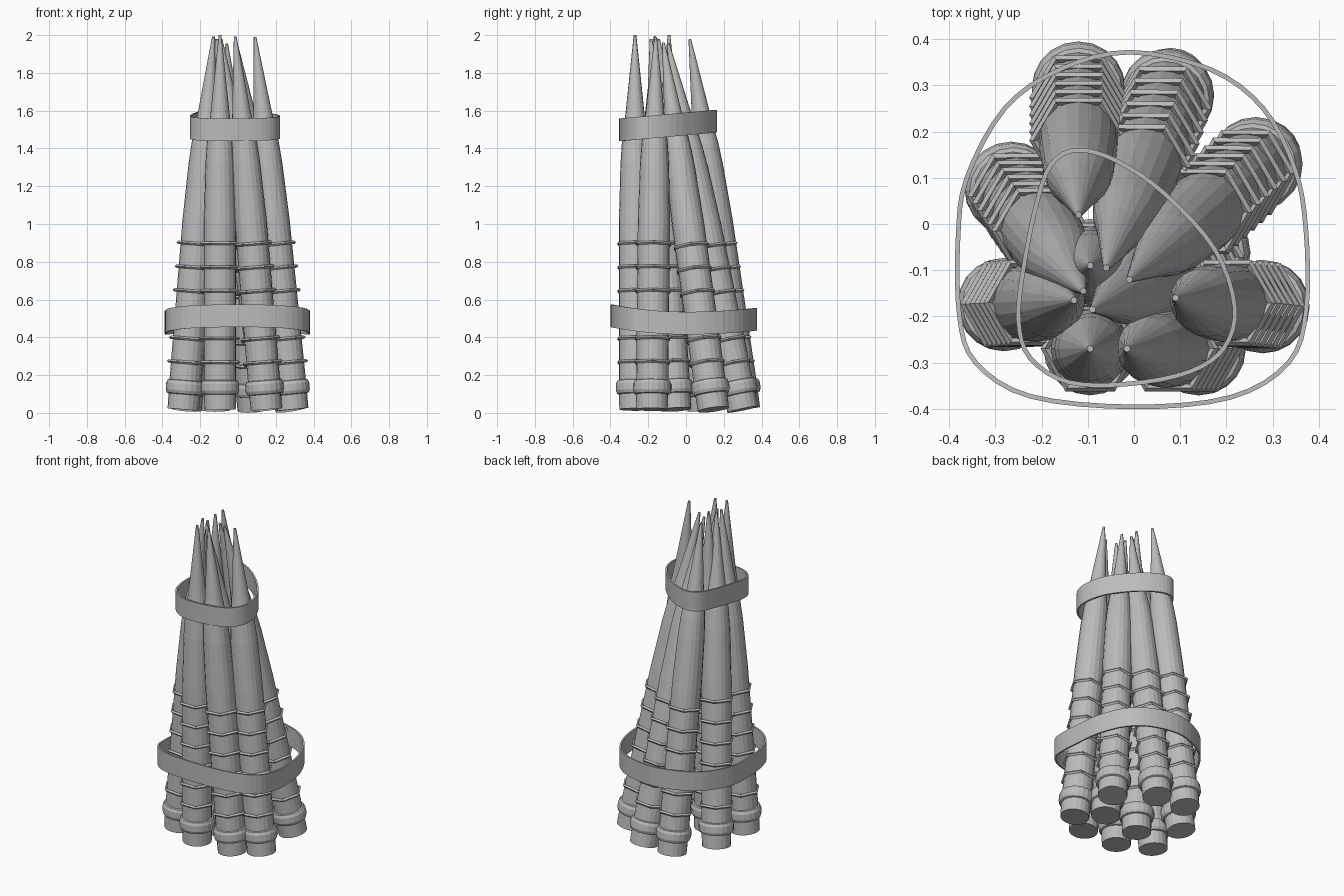
import bpy, bmesh, math
from mathutils import Vector

if "Cube" in bpy.data.objects:
    bpy.data.objects.remove(bpy.data.objects["Cube"])

gray = bpy.data.materials.new("plain_gray")
gray.diffuse_color = (0.5, 0.5, 0.5, 1)
gray.use_nodes = True
gray.node_tree.nodes["Principled BSDF"].inputs["Base Color"].default_value = gray.diffuse_color


def finish(bm, name):
    bmesh.ops.recalc_face_normals(bm, faces=bm.faces[:])
    me = bpy.data.meshes.new(name)
    bm.to_mesh(me)
    bm.free()
    me.materials.append(gray)
    ob = bpy.data.objects.new(name, me)
    bpy.context.collection.objects.link(ob)
    return ob


def lathe(bm, profile, sides, closed=False):
    rows = [[bm.verts.new((r * math.cos(2 * math.pi * i / sides),
                           r * math.sin(2 * math.pi * i / sides), z))
             for i in range(sides)] for r, z in profile]
    n = len(rows)
    for k in range(n if closed else n - 1):
        a, b = rows[k], rows[(k + 1) % n]
        for i in range(sides):
            j = (i + 1) % sides
            bm.faces.new((a[i], a[j], b[j], b[i]))
    if not closed:
        bm.faces.new(rows[0][::-1])
        bm.faces.new(rows[-1])


def stake(name, base, tip):
    length = 1.982
    bm = bmesh.new()
    # shaft with pointed end
    lathe(bm, [(.083, 0), (.085, .1), (.085, 1.0), (.077, 1.3),
               (.069, 1.42), (.05, 1.57), (.007, length)], 20)
    # rounded collar near the foot
    lathe(bm, [(.08, .078), (.094, .083), (.101, .1), (.101, .135),
               (.094, .152), (.08, .157)], 20, True)
    # six-sided binding rings
    for i in range(6):
        z = .25 + .126 * i
        lathe(bm, [(.107, z), (.098, z + .009), (.088, z), (.098, z - .009)], 6, True)
    ob = finish(bm, name)
    d = Vector(tip) - Vector(base)
    axis = Vector((d.x, d.y, math.sqrt(length ** 2 - d.length_squared)))
    ob.rotation_mode = 'QUATERNION'
    ob.rotation_quaternion = Vector((0, 0, 1)).rotation_difference(axis)
    ob.location = (base[0], base[1], .018)


def strap(name, pts, zfun, height, thick=.01, steps=4):
    # smooth closed loop through the points
    path, n = [], len(pts)
    for i in range(n):
        p0, p1, p2, p3 = [Vector(pts[(i + k) % n]) for k in (-1, 0, 1, 2)]
        for s in range(steps):
            t = s / steps
            path.append(.5 * (2 * p1 + (p2 - p0) * t + (2 * p0 - 5 * p1 + 4 * p2 - p3) * t * t
                              + (3 * p1 - p0 - 3 * p2 + p3) * t ** 3))
    bm = bmesh.new()
    m, rows = len(path), []
    for i, p in enumerate(path):
        tan = (path[(i + 1) % m] - path[i - 1]).normalized()
        side = Vector((tan.y, -tan.x)) * thick / 2
        if side.dot(p - Vector((0, -.08))) < 0:
            side = -side
        z = zfun(p.x, p.y)
        rows.append([bm.verts.new((q.x, q.y, z + h)) for q, h in
                     ((p + side, -height / 2), (p + side, height / 2),
                      (p - side, height / 2), (p - side, -height / 2))])
    for i in range(m):
        a, b = rows[i], rows[(i + 1) % m]
        for k in range(4):
            l = (k + 1) % 4
            bm.faces.new((a[k], b[k], b[l], a[l]))
    finish(bm, name)


# ten leaning stakes: foot and tip positions
stakes = [((-.12, .31), (-.12, .02)), ((.08, .30), (-.06, -.095)),
          ((.28, .145), (-.01, -.12)), ((.29, -.18), (.09, -.16)),
          ((.15, -.27), (-.015, -.27)), ((-.095, -.27), (-.095, -.27)),
          ((-.29, -.175), (-.13, -.165)), ((-.275, .09), (-.11, -.145)),
          ((.165, -.055), (-.09, -.185)), ((-.095, -.09), (-.095, -.09))]
for i, (b, t) in enumerate(stakes):
    stake("stake_%d" % (i + 1), b, t)

# lower and upper straps
strap("lower_strap",
      [(-.01, .372), (-.16, .335), (-.28, .25), (-.362, .1), (-.381, -.03), (-.378, -.2),
       (-.343, -.3), (-.225, -.373), (0, -.396), (.21, -.375), (.335, -.3), (.373, -.185),
       (.372, -.01), (.348, .12), (.28, .25), (.165, .335)],
      lambda x, y: .475 + (.25 if y < 0 else .15) * y * y, .12)
strap("upper_strap",
      [(-.125, .16), (-.04, .138), (.067, .065), (.175, -.055), (.218, -.18), (.195, -.268),
       (.12, -.32), (-.01, -.346), (-.14, -.343), (-.225, -.29), (-.25, -.21), (-.24, -.1),
       (-.212, .04), (-.18, .128)],
      lambda x, y: 1.53 + .09 * y, .12)
